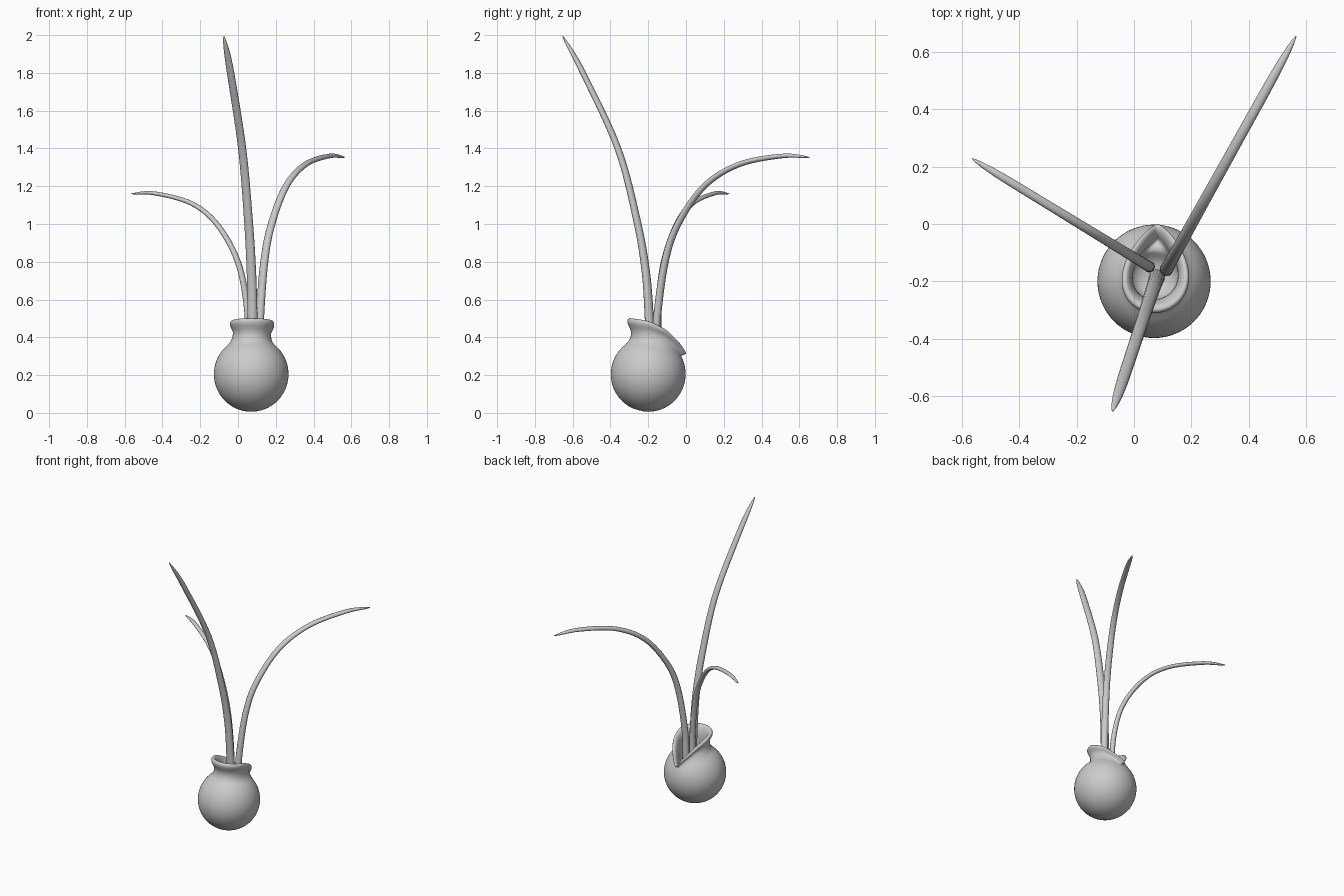
import bpy, bmesh, math
from mathutils import Vector

if "Cube" in bpy.data.objects:
    bpy.data.objects.remove(bpy.data.objects["Cube"])

grey = bpy.data.materials.new("plain grey")
grey.diffuse_color = (0.6, 0.6, 0.6, 1)
grey.use_nodes = True
grey.node_tree.nodes["Principled BSDF"].inputs["Base Color"].default_value = grey.diffuse_color


def loft(name, rings, subdiv=0):
    """Skin a list of closed rings and cap both ends."""
    bm = bmesh.new()
    rows = [[bm.verts.new(p) for p in r] for r in rings]
    n = len(rings[0])
    for a, b in zip(rows, rows[1:]):
        for i in range(n):
            j = (i + 1) % n
            bm.faces.new((a[i], a[j], b[j], b[i]))
    for row in (rows[0], rows[-1]):
        c = bm.verts.new(sum((v.co for v in row), Vector()) / n)
        for i in range(n):
            bm.faces.new((row[i], row[(i + 1) % n], c))
    bmesh.ops.recalc_face_normals(bm, faces=bm.faces)
    for f in bm.faces:
        f.smooth = True
    me = bpy.data.meshes.new(name)
    bm.to_mesh(me)
    bm.free()
    me.materials.append(grey)
    ob = bpy.data.objects.new(name, me)
    bpy.context.collection.objects.link(ob)
    if subdiv:
        m = ob.modifiers.new("smooth", 'SUBSURF')
        m.levels = m.render_levels = subdiv
    return ob


def lerp_table(t, table):
    for (a, va), (b, vb) in zip(table, table[1:]):
        if t <= b:
            return va + (vb - va) * max(0, (t - a) / (b - a))
    return table[-1][1]


# Bulb-shaped vase: round body, pinched neck, teardrop rim sloping to the back
N, R = 32, 0.2
CENTRE = Vector((0.07, -0.2, 0.205))
TILT = math.radians(15)
CREST = [(-0.31, 0.505), (-0.2, 0.488), (-0.1, 0.44), (-0.03, 0.37), (0.0, 0.32)]
ANGLES = [2 * math.pi * i / N for i in range(N)]


def body_point(phi, s):
    """s = 0 at the bottom pole, 1 at the edge of the neck; phi = 0 faces front."""
    opening = math.radians(33 + 13 * math.cos(phi) ** 2)
    th = math.pi + (opening - math.pi) * s
    x, y, z = math.sin(th) * math.sin(phi), -math.sin(th) * math.cos(phi), math.cos(th)
    ct, st = math.cos(TILT), math.sin(TILT)
    return CENTRE + R * Vector((x, y * ct + z * st, z * ct - y * st))


def rim_point(phi, scale, drop_front, drop_back):
    back = (1 - math.cos(phi)) / 2
    y = -0.31 + 0.31 * back
    z = lerp_table(y, CREST) - drop_front * (1 - back) - drop_back * back
    x = 0.139 * math.sin(phi) * max(0, math.cos(phi / 2) ** 2) ** 0.3
    return Vector((0.07 + 0.012 * back + x * scale, -0.165 + (y + 0.165) * scale, z))


rings = [[body_point(p, s / 14) for p in ANGLES] for s in range(1, 15)]
for scale, df, db in [(0.85, 0.09, 0.02), (0.9, 0.06, 0.015), (1.02, 0.03, 0.01),
                      (1.01, 0.008, 0.0), (0.92, 0.0, -0.008), (0.8, 0.012, 0.0),
                      (0.7, 0.05, 0.02), (0.66, 0.1, 0.04)]:
    rings.append([rim_point(p, scale, df, db) for p in ANGLES])
# Hollow inside
for r, z in [(0.09, 0.32), (0.07, 0.28), (0.03, 0.265)]:
    rings.append([Vector((0.07 + r * math.sin(p), -0.18 - r * math.cos(p), z)) for p in ANGLES])
loft("vase", rings, 1)


# Leaves: flattened tapering stalks bending outward in a vertical plane
def leaf(name, start, end, path, width, thick):
    """path holds (distance outward, height) pairs, distance 0..1 from start to end."""
    a, b = Vector((*start, 0)), Vector((*end, 0))
    side = Vector((0, 0, 1)).cross(b - a).normalized()
    pts = [a + (b - a) * d + Vector((0, 0, z)) for d, z in path]
    ext = [2 * pts[0] - pts[1]] + pts + [2 * pts[-1] - pts[-2]]
    line = []
    for p0, p1, p2, p3 in zip(ext, ext[1:], ext[2:], ext[3:]):
        for k in range(8):
            t = k / 8
            line.append(0.5 * (2 * p1 + (p2 - p0) * t + (2 * p0 - 5 * p1 + 4 * p2 - p3) * t * t
                               + (3 * p1 - p0 - 3 * p2 + p3) * t ** 3))
    line.append(pts[-1])
    rings, last = [], len(line) - 1
    for i, p in enumerate(line):
        t = i / last
        tan = (line[min(i + 1, last)] - line[max(i - 1, 0)]).normalized()
        nor = tan.cross(side)
        tip = math.sqrt(max(0.02, 1 - max(0, (t - 0.8) / 0.2) ** 2))
        w = width * (1 - 0.35 * t) * tip
        h = thick * (1 - 0.5 * t) * tip
        rings.append([p + side * w * math.cos(q) + nor * h * math.sin(q)
                      for q in (2 * math.pi * k / 14 for k in range(14))])
    loft(name, rings)


leaf("tall_front_leaf", (0.08, -0.185), (-0.075, -0.653),
     [(0, 0.3), (0.02, 0.5), (0.06, 0.75), (0.16, 1.02), (0.375, 1.4), (0.77, 1.8), (1, 1.995)],
     0.029, 0.026)
leaf("right_back_leaf", (0.112, -0.16), (0.565, 0.655),
     [(0, 0.3), (0.008, 0.5), (0.06, 0.8), (0.145, 1.0), (0.315, 1.2), (0.54, 1.315),
      (0.82, 1.36), (1, 1.353)],
     0.024, 0.022)
leaf("left_back_leaf", (0.055, -0.15), (-0.565, 0.228),
     [(0, 0.3), (0.01, 0.55), (0.09, 0.8), (0.27, 1.0), (0.49, 1.11), (0.8, 1.162), (1, 1.16)],
     0.02, 0.018)
